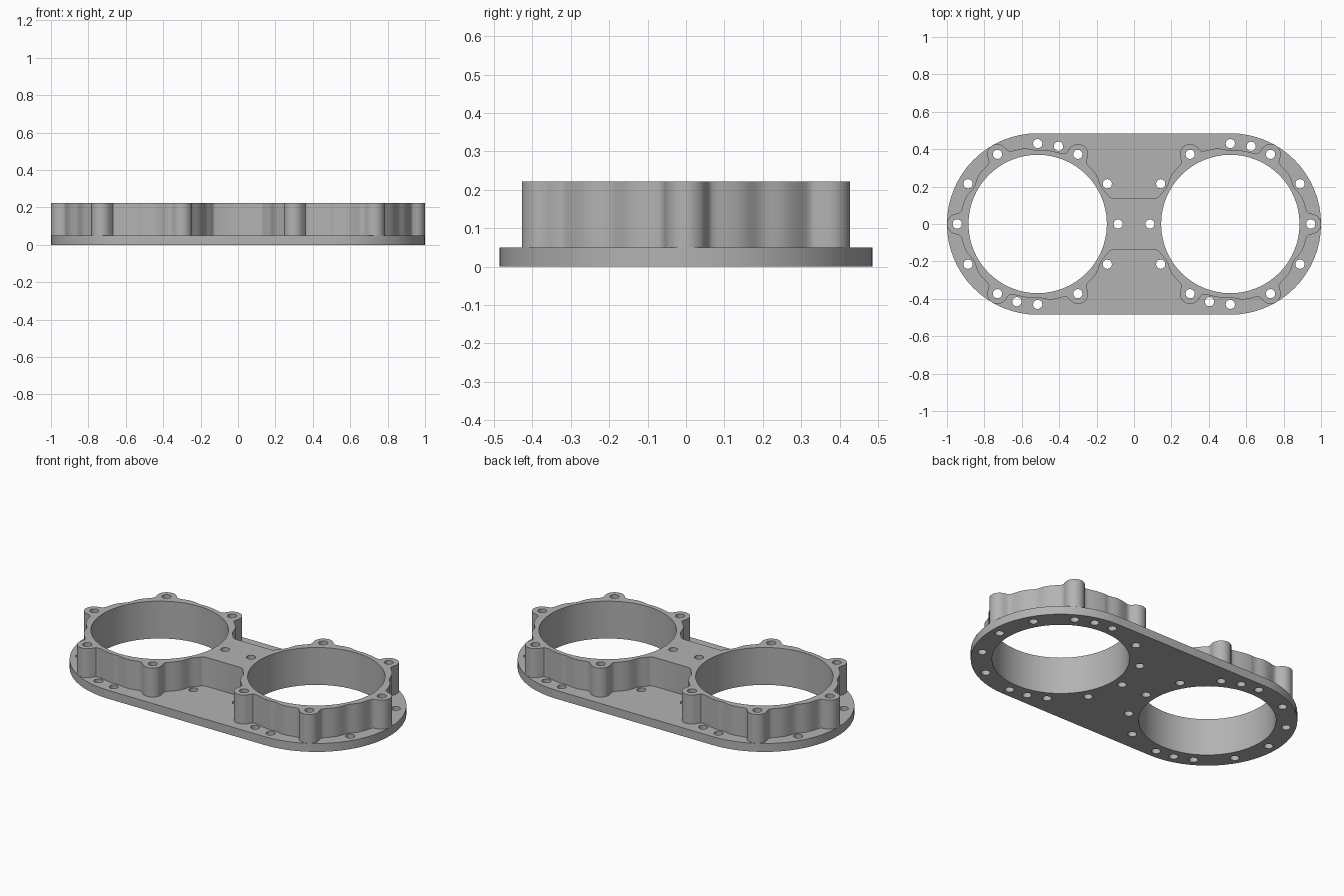
import bpy, bmesh
from math import sin, cos, sqrt, radians, pi, exp

cube = bpy.data.objects.get("Cube")
if cube:
    bpy.data.objects.remove(cube)

CX = 0.515          # offset of each bore from the middle
BORE = 0.37
BOLT = 0.43         # bolt circle radius
BOSS = 0.055
BOLT_HOLE = 0.025
PLATE_R = 0.485
PLATE_TOP, BODY_TOP = 0.05, 0.222

grey = bpy.data.materials.new("machined grey")
grey.use_nodes = True
colour = (0.45, 0.45, 0.45, 1)
grey.diffuse_color = colour
grey.node_tree.nodes["Principled BSDF"].inputs["Base Color"].default_value = colour


def polar(cx, cy, r, deg):
    return cx + r * cos(radians(deg)), cy + r * sin(radians(deg))


def circle(cx, cy, r, n):
    return [polar(cx, cy, r, 360 * i / n) for i in range(n)]


def both_ends(points):
    """Points plus their copy turned half way round the middle."""
    return points + [(-x, -y) for x, y in points]


def slab(name, loops, z0, z1):
    """Extrude an outline with holes into a solid."""
    curve = bpy.data.curves.new(name, "CURVE")
    curve.dimensions = "2D"
    curve.fill_mode = "BOTH"
    curve.extrude = (z1 - z0) / 2
    for loop in loops:
        spline = curve.splines.new("POLY")
        spline.points.add(len(loop) - 1)
        for p, (x, y) in zip(spline.points, loop):
            p.co = (x, y, 0, 1)
        spline.use_cyclic_u = True
    temp = bpy.data.objects.new(name + " profile", curve)
    bpy.context.collection.objects.link(temp)
    graph = bpy.context.evaluated_depsgraph_get()
    mesh = bpy.data.meshes.new_from_object(temp.evaluated_get(graph))
    bpy.data.objects.remove(temp)
    bm = bmesh.new()
    bm.from_mesh(mesh)
    bmesh.ops.translate(bm, verts=bm.verts, vec=(0, 0, (z0 + z1) / 2))
    bmesh.ops.remove_doubles(bm, verts=bm.verts, dist=0.0001)
    bmesh.ops.recalc_face_normals(bm, faces=bm.faces)
    bm.to_mesh(mesh)
    bm.free()
    mesh.materials.clear()
    mesh.materials.append(grey)
    obj = bpy.data.objects.new(name, mesh)
    bpy.context.collection.objects.link(obj)
    bpy.ops.object.select_all(action="DESELECT")
    obj.select_set(True)
    bpy.context.view_layer.objects.active = obj
    bpy.ops.object.shade_smooth_by_angle(angle=radians(35))


def housing_radius(deg):
    """Wavy wall with a boss every 60 degrees and relief at flange bolts."""
    off = (deg + 30) % 60 - 30
    side = BOLT * sin(radians(off))
    wall = 0.412 - 0.018 * exp(-((abs(off) - 30) / 7) ** 2)
    if abs(deg - 75) < 15 or abs(deg + 105) < 15:
        wall = min(wall, 0.397)
    if abs(side) < BOSS:
        return max(wall, BOLT * cos(radians(off)) + sqrt(BOSS ** 2 - side ** 2))
    fillet = 0.018 * exp(-(abs(off) - 7.3) / 1.5)
    return wall + fillet


bores = [circle(s * CX, 0, BORE, 64) for s in (1, -1)]


def bolts(angles):
    centres = both_ends([polar(CX, 0, BOLT, a) for a in angles])
    return [circle(x, y, BOLT_HOLE, 12) for x, y in centres]


# Base flange with rounded ends
end = [polar(CX, 0, PLATE_R, -90 + 180 * i / 32) for i in range(33)]
flange_bolts = list(range(0, 360, 30)) + [75, 255]
slab("base_flange", [both_ends(end)] + bores + bolts(flange_bolts), 0, PLATE_TOP)

# Twin ring housing joined by the middle web
half = [polar(CX, 0, housing_radius(a), a) for a in range(-159, 160)]
half = [(0.12, -0.14)] + half + [(0.12, 0.14)]
slab("twin_housing", [both_ends(half)] + bores + bolts(range(0, 360, 60)),
     PLATE_TOP, BODY_TOP)
